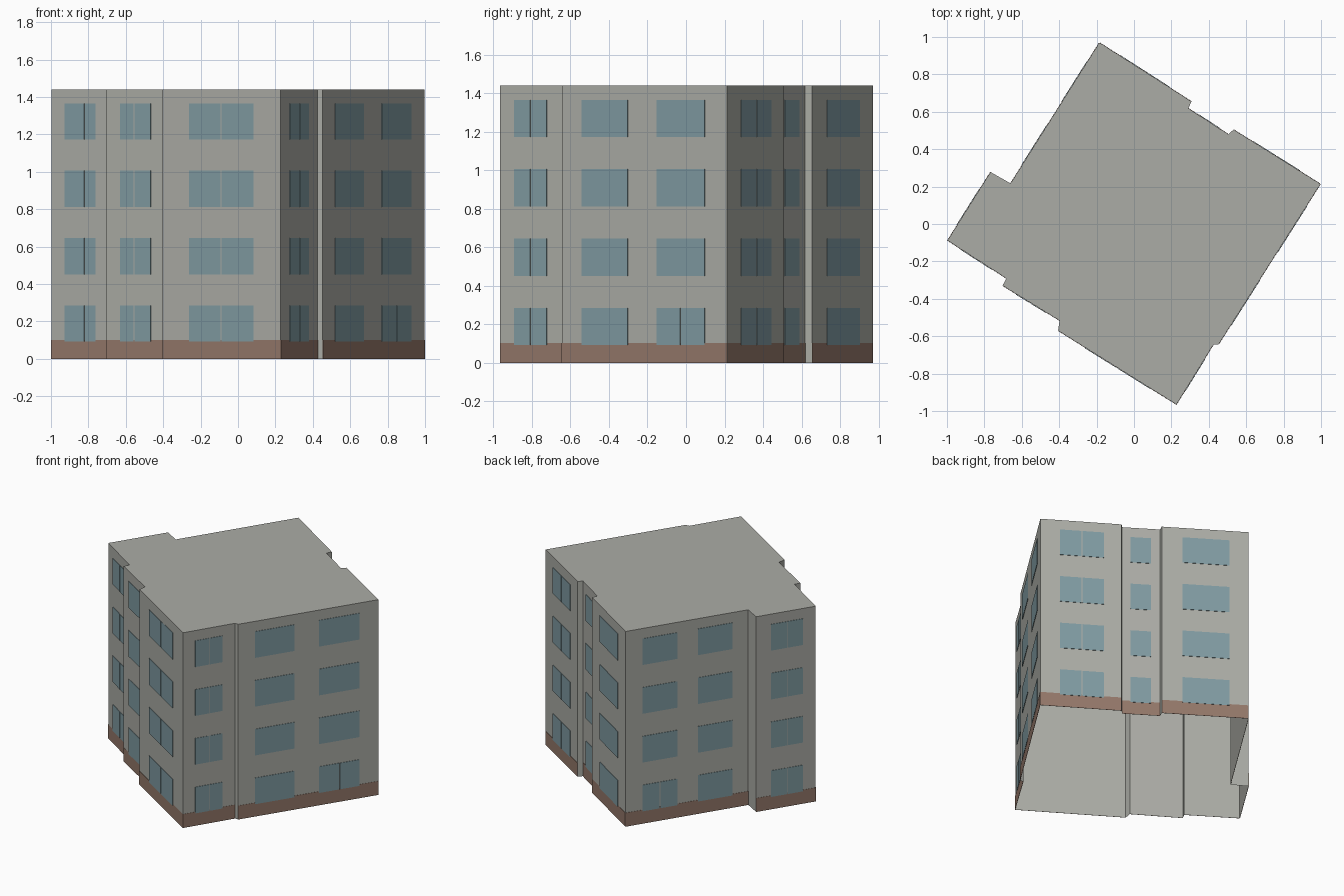
import bpy
import bmesh
from mathutils import Vector

if "Cube" in bpy.data.objects:
    bpy.data.objects.remove(bpy.data.objects["Cube"])


def material(name, color):
    mat = bpy.data.materials.new(name)
    mat.use_nodes = True
    mat.diffuse_color = (*color, 1)
    mat.node_tree.nodes["Principled BSDF"].inputs["Base Color"].default_value = (*color, 1)
    return mat


plaster = material("grey plaster", (0.41, 0.415, 0.38))
plinth_brown = material("plinth brown", (0.296, 0.188, 0.144))
glass = material("window blue", (0.216, 0.328, 0.361))


def make_object(name, bm, mat):
    mesh = bpy.data.meshes.new(name)
    bm.to_mesh(mesh)
    bm.free()
    mesh.materials.append(mat)
    obj = bpy.data.objects.new(name, mesh)
    bpy.context.collection.objects.link(obj)
    return obj


def add_plate(bm, wall, span, heights, near, far):
    """Thin box lying on a wall, spanning fractions of its length."""
    a, b = wall
    out = Vector((a.y - b.y, b.x - a.x, 0)).normalized()
    rings = []
    for depth in (near, far):
        ring = []
        for t, z in ((span[0], heights[0]), (span[1], heights[0]),
                     (span[1], heights[1]), (span[0], heights[1])):
            p = a.lerp(b, t) + out * depth
            ring.append(bm.verts.new((p.x, p.y, z)))
        rings.append(ring)
    back, front = rings
    bm.faces.new(back)
    bm.faces.new(front[::-1])
    for i in range(4):
        j = (i + 1) % 4
        bm.faces.new((back[j], back[i], front[i], front[j]))


# Footprint, clockwise from the rear corner
HEIGHT = 1.44
outline = [Vector((x, y, 0)) for x, y in (
    (-0.185, 0.97), (0.307, 0.655), (0.291, 0.618), (0.505, 0.479),
    (0.532, 0.505), (0.997, 0.214), (0.452, -0.644), (0.425, -0.644),
    (0.227, -0.965), (-0.406, -0.57), (-0.398, -0.516), (-0.703, -0.329),
    (-0.682, -0.291), (-0.997, -0.088), (-0.767, 0.278), (-0.66, 0.217))]
walls = list(zip(outline, outline[1:] + outline[:1]))

# Plain shell with a flat roof and an open underside
bm = bmesh.new()
low = [bm.verts.new(p) for p in outline]
high = [bm.verts.new((p.x, p.y, HEIGHT)) for p in outline]
bm.faces.new(high)
for i in range(len(low)):
    j = (i + 1) % len(low)
    bm.faces.new((low[i], high[i], high[j], low[j]))
bmesh.ops.recalc_face_normals(bm, faces=bm.faces)
make_object("walls_and_roof", bm, plaster)

# Facades: wall index, windows as (start, end, divider, divided on every floor)
facades = {
    "rear_right": (0, [(0.22, 0.76, None, False)]),
    "rear_recess": (2, [(0.24, 0.78, None, False)]),
    "rear_left": (4, [(0.22, 0.76, 0.49, True)]),
    "left_long": (5, [(0.135, 0.425, 0.28, False), (0.60, 0.88, None, False)]),
    "left_short": (7, [(0.24, 0.766, 0.5, True)]),
    "front_wide": (8, [(0.225, 0.77, 0.5, True)]),
    "front_recess": (10, [(0.22, 0.76, 0.515, True)]),
    "front_narrow": (12, [(0.25, 0.77, 0.43, True)]),
    "right_short": (13, [(0.22, 0.75, 0.48, True)]),
    "right_long": (15, [(0.13, 0.41, None, False), (0.58, 0.863, 0.72, False)]),
}
FLOORS, SILL, STOREY, PANE = 4, 0.092, 0.36, 0.194

for name, (index, windows) in facades.items():
    wall = walls[index]
    length = (wall[1] - wall[0]).length

    # Painted plinth band
    bm = bmesh.new()
    add_plate(bm, wall, (0, 1), (0, 0.102), 0.0005, 0.002)
    bmesh.ops.recalc_face_normals(bm, faces=bm.faces)
    make_object(name + "_plinth", bm, plinth_brown)

    # Window panes, some split by a narrow divider
    bm = bmesh.new()
    gap = 0.003 / length
    for floor in range(FLOORS):
        z = SILL + floor * STOREY
        for start, end, divider, every_floor in windows:
            spans = [(start, end)]
            if divider and (every_floor or floor == 0):
                spans = [(start, divider - gap), (divider + gap, end)]
            for span in spans:
                add_plate(bm, wall, span, (z, z + PANE), 0.001, 0.004)
    bmesh.ops.recalc_face_normals(bm, faces=bm.faces)
    make_object(name + "_windows", bm, glass)
